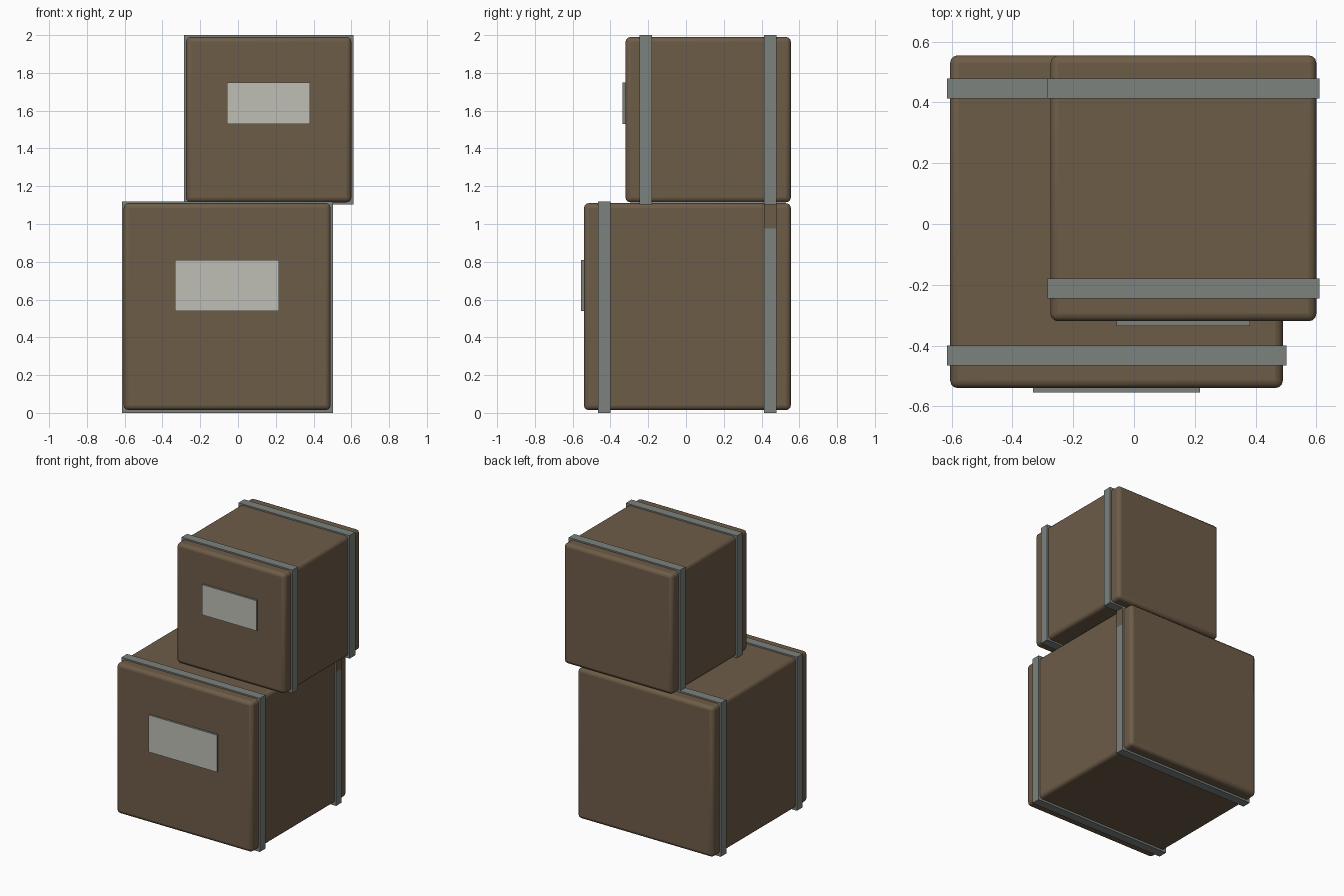
import bpy, bmesh, math
from mathutils import Vector

if "Cube" in bpy.data.objects:
    bpy.data.objects.remove(bpy.data.objects["Cube"], do_unlink=True)


def material(name, rgb):
    m = bpy.data.materials.new(name)
    m.use_nodes = True
    m.diffuse_color = (*rgb, 1)
    m.node_tree.nodes["Principled BSDF"].inputs["Base Color"].default_value = (*rgb, 1)
    return m


CARDBOARD = material("cardboard brown", (0.155, 0.107, 0.064))
STRAP = material("strap grey", (0.20, 0.225, 0.205))
PAPER = material("label paper", (0.52, 0.52, 0.47))


def block(name, lo, hi, mats, split_z=None, rule=None):
    """Axis-aligned block, optionally cut at a height and coloured by a face rule."""
    lo, hi = Vector(lo), Vector(hi)
    bm = bmesh.new()
    bmesh.ops.create_cube(bm, size=1)
    for v in bm.verts:
        v.co = (lo + hi) / 2 + v.co * (hi - lo)
    if split_z:
        bmesh.ops.bisect_plane(bm, geom=bm.verts[:] + bm.edges[:] + bm.faces[:],
                               plane_co=(0, 0, split_z), plane_no=(0, 0, 1))
    bm.normal_update()
    if rule:
        for f in bm.faces:
            f.material_index = int(rule(f))
    mesh = bpy.data.meshes.new(name)
    bm.to_mesh(mesh)
    bm.free()
    for m in mats:
        mesh.materials.append(m)
    ob = bpy.data.objects.new(name, mesh)
    bpy.context.collection.objects.link(ob)
    return ob


def carton(name, lo, hi):
    """Cardboard box with softly rounded edges."""
    ob = block(name, lo, hi, [CARDBOARD])
    bev = ob.modifiers.new("rounded_edges", "BEVEL")
    bev.width, bev.segments = 0.025, 3
    bpy.ops.object.select_all(action="DESELECT")
    ob.select_set(True)
    bpy.context.view_layer.objects.active = ob
    bpy.ops.object.shade_smooth_by_angle(angle=math.radians(35))


def label(name, lo, hi):
    """Paper label: light front, grey rim."""
    block(name, lo, hi, [STRAP, PAPER], rule=lambda f: f.normal.y < -0.5)


# Cartons
carton("lower_box", (-0.605, -0.54, 0.015), (0.49, 0.555, 1.11))
carton("upper_box", (-0.275, -0.32, 1.115), (0.60, 0.555, 1.99))

# Straps wrapped around the cartons
W = 0.065
block("lower_front_strap", (-0.615, -0.465, 0), (0.502, -0.465 + W, 1.12), [STRAP])
block("upper_front_strap", (-0.285, -0.245, 1.103), (0.611, -0.245 + W, 2), [STRAP])
block("upper_back_strap", (-0.285, 0.413, 1.103), (0.611, 0.413 + W, 2), [STRAP])
# The rear lower strap is brown at the top of its +x side
block("lower_back_strap", (-0.615, 0.413, 0), (0.502, 0.413 + W, 1.12),
      [STRAP, CARDBOARD], split_z=0.975,
      rule=lambda f: f.normal.x > 0.5 and f.calc_center_median().z > 0.975)

# Labels
label("lower_label", (-0.333, -0.555, 0.54), (0.218, -0.53, 0.81))
label("upper_label", (-0.057, -0.335, 1.53), (0.382, -0.31, 1.75))
